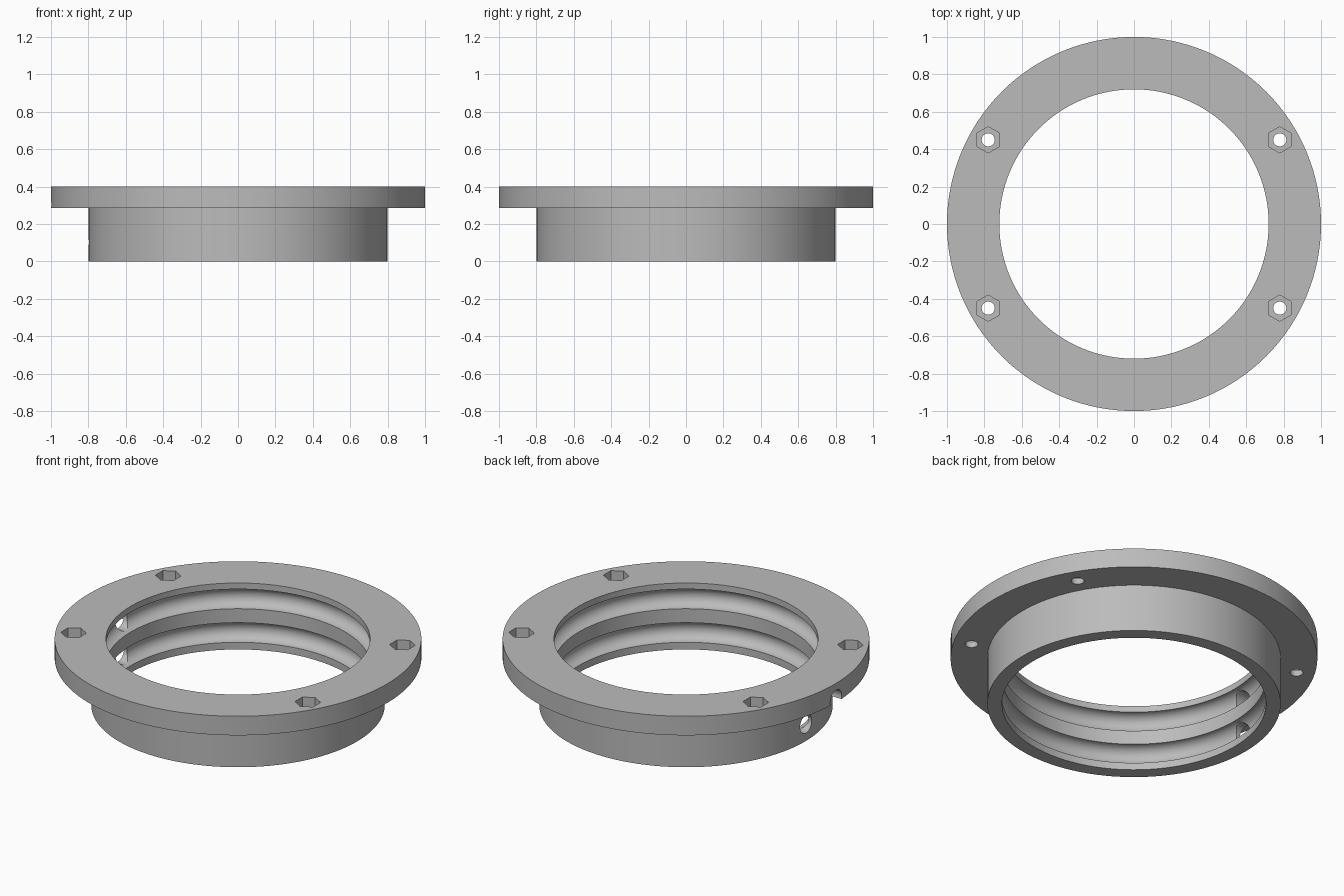
import bpy, bmesh
from math import sin, cos, pi, radians

SEGMENTS = 128
HEIGHT, FLANGE_Z = 0.4, 0.285
BORE, NECK, RIM = 0.72, 0.8, 1.0
GROOVE_R = 0.059
GROOVE_Z = (0.102, 0.304)

if "Cube" in bpy.data.objects:
    bpy.data.objects.remove(bpy.data.objects["Cube"])

grey = bpy.data.materials.new("plain grey")
grey.use_nodes = True
colour = (0.5, 0.5, 0.5, 1)
grey.diffuse_color = colour
grey.node_tree.nodes["Principled BSDF"].inputs["Base Color"].default_value = colour


def lathe(name, profile):
    """Revolve a closed (radius, z) profile about the z axis."""
    bm = bmesh.new()
    rings = []
    for i in range(SEGMENTS):
        a = 2 * pi * i / SEGMENTS
        rings.append([bm.verts.new((r * cos(a), r * sin(a), z)) for r, z in profile])
    n = len(profile)
    for i, ring in enumerate(rings):
        following = rings[(i + 1) % SEGMENTS]
        for j in range(n):
            k = (j + 1) % n
            bm.faces.new((ring[j], following[j], following[k], ring[k]))
    bmesh.ops.recalc_face_normals(bm, faces=bm.faces)
    mesh = bpy.data.meshes.new(name)
    bm.to_mesh(mesh)
    bm.free()
    obj = bpy.data.objects.new(name, mesh)
    bpy.context.collection.objects.link(obj)
    mesh.materials.append(grey)
    return obj


def cut(target, sides, radius, depth, location, rotation=(0, 0, 0)):
    """Subtract a prism from the target, then discard the prism."""
    bpy.ops.mesh.primitive_cylinder_add(vertices=sides, radius=radius, depth=depth,
                                        location=location, rotation=rotation)
    cutter = bpy.context.object
    cutter.hide_render = True
    cutter.data.materials.append(grey)
    mod = target.modifiers.new("cut", "BOOLEAN")
    mod.operation = "DIFFERENCE"
    mod.solver = "EXACT"
    mod.object = cutter
    bpy.context.view_layer.objects.active = target
    bpy.ops.object.modifier_apply(modifier=mod.name)
    bpy.data.objects.remove(cutter)


# Flanged ring with two half-round grooves in the bore
profile = [(BORE, HEIGHT), (RIM, HEIGHT), (RIM, FLANGE_Z),
           (NECK, FLANGE_Z), (NECK, 0), (BORE, 0)]
for z in GROOVE_Z:
    for i in range(17):
        a = pi * i / 16
        profile.append((BORE + GROOVE_R * sin(a), z - GROOVE_R * cos(a)))
ring = lathe("flanged_ring", profile)

# Bolt holes with hexagonal nut pockets
for degrees in (30, 150, 210, 330):
    x, y = 0.9 * cos(radians(degrees)), 0.9 * sin(radians(degrees))
    cut(ring, 32, 0.035, 0.4, (x, y, 0.35))
    cut(ring, 6, 0.07, 0.16, (x, y, HEIGHT))

# Radial ports leading into each groove
for z in GROOVE_Z:
    cut(ring, 32, 0.055, 0.5, (-0.87, 0, z), (0, pi / 2, 0))

# Smooth round walls, crisp corners
bpy.ops.object.select_all(action="DESELECT")
ring.select_set(True)
bpy.context.view_layer.objects.active = ring
bpy.ops.object.shade_smooth_by_angle(angle=radians(30))
